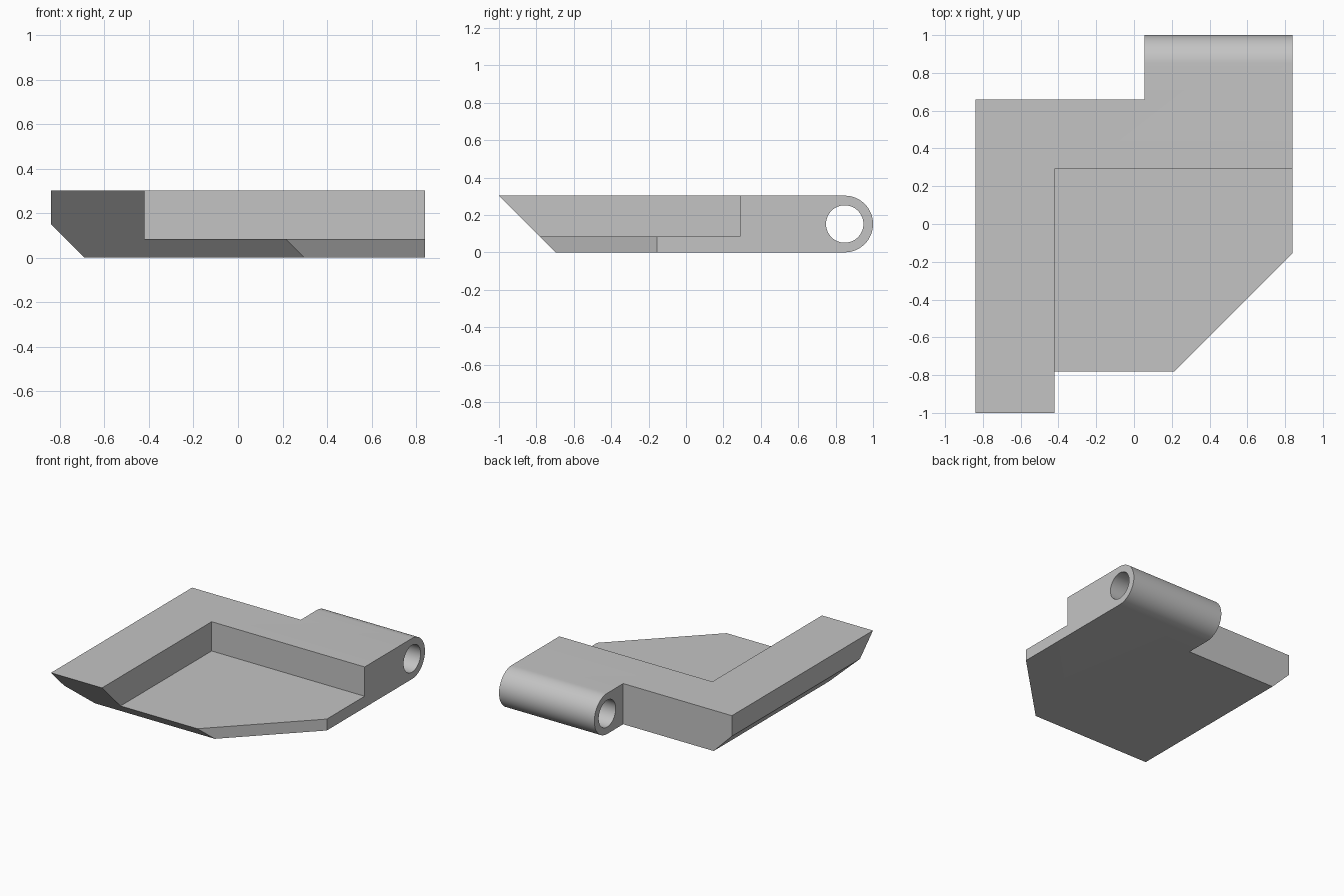
import bpy
import bmesh
from math import sin, cos, pi, radians
from mathutils import Vector

if "Cube" in bpy.data.objects:
    bpy.data.objects.remove(bpy.data.objects["Cube"], do_unlink=True)

HALF_W, HEIGHT = 0.84, 0.303
RADIUS = HEIGHT / 2
BARREL_Y = 1 - RADIUS
HOLE_R = 0.1

grey = bpy.data.materials.new("light grey")
grey.use_nodes = True
colour = (0.55, 0.55, 0.55, 1)
grey.diffuse_color = colour
grey.node_tree.nodes["Principled BSDF"].inputs["Base Color"].default_value = colour


def prism(name, points, offset):
    """Closed solid made by sweeping a polygon along an offset."""
    bm = bmesh.new()
    face = bm.faces.new([bm.verts.new(p) for p in points])
    swept = bmesh.ops.extrude_face_region(bm, geom=[face])["geom"]
    verts = [v for v in swept if isinstance(v, bmesh.types.BMVert)]
    bmesh.ops.translate(bm, verts=verts, vec=Vector(offset))
    bmesh.ops.recalc_face_normals(bm, faces=bm.faces)
    mesh = bpy.data.meshes.new(name)
    bm.to_mesh(mesh)
    bm.free()
    obj = bpy.data.objects.new(name, mesh)
    bpy.context.collection.objects.link(obj)
    mesh.materials.append(grey)
    return obj


def box(name, low, high):
    (x0, y0, z0), (x1, y1, z1) = low, high
    return prism(name, [(x0, y0, z0), (x1, y0, z0), (x1, y1, z0), (x0, y1, z0)],
                 (0, 0, z1 - z0))


def arc(radius, start, end, steps):
    return [(BARREL_Y + radius * cos(start + (end - start) * i / steps),
             RADIUS + radius * sin(start + (end - start) * i / steps))
            for i in range(steps + 1)]


# Body: side profile with sloped front and rounded hinge barrel
profile = [(-1, HEIGHT), (HEIGHT - 1, 0)] + arc(RADIUS, -pi / 2, pi / 2, 32)
body = prism("hinged_bracket", [(-HALF_W, y, z) for y, z in profile], (2 * HALF_W, 0, 0))

# Cutters: pin hole, rear notch, tray recess, front corner, lower side chamfer
circle = arc(HOLE_R, 0, 2 * pi, 64)[:-1]
cutters = [
    box("rear_notch_cutter", (-2, 0.66, -1), (0.055, 2, 1)),
    box("tray_recess_cutter", (-0.42, -2, 0.085), (2, 0.29, 1)),
    prism("front_corner_cutter", [(-0.005, -1, -1), (1.995, 1, -1), (1.995, -1, -1)], (0, 0, 2)),
    prism("side_chamfer_cutter", [(-0.99, -2, 0.3), (-0.54, -2, -0.15), (-0.99, -2, -0.15)],
          (0, 4, 0)),
    prism("pin_hole_cutter", [(-1, y, z) for y, z in circle], (2, 0, 0)),
]
for cutter in cutters:
    cutter.hide_render = True
    mod = body.modifiers.new(cutter.name, "BOOLEAN")
    mod.operation = "DIFFERENCE"
    mod.solver = "EXACT"
    mod.object = cutter

# Bake the cuts, then discard the cutters
graph = bpy.context.evaluated_depsgraph_get()
cut_mesh = bpy.data.meshes.new_from_object(body.evaluated_get(graph))
body.modifiers.clear()
body.data = cut_mesh
for cutter in cutters:
    bpy.data.objects.remove(cutter, do_unlink=True)

# Smooth barrel and hole, sharp edges elsewhere
bpy.ops.object.select_all(action="DESELECT")
body.select_set(True)
bpy.context.view_layer.objects.active = body
bpy.ops.object.shade_smooth_by_angle(angle=radians(30))
